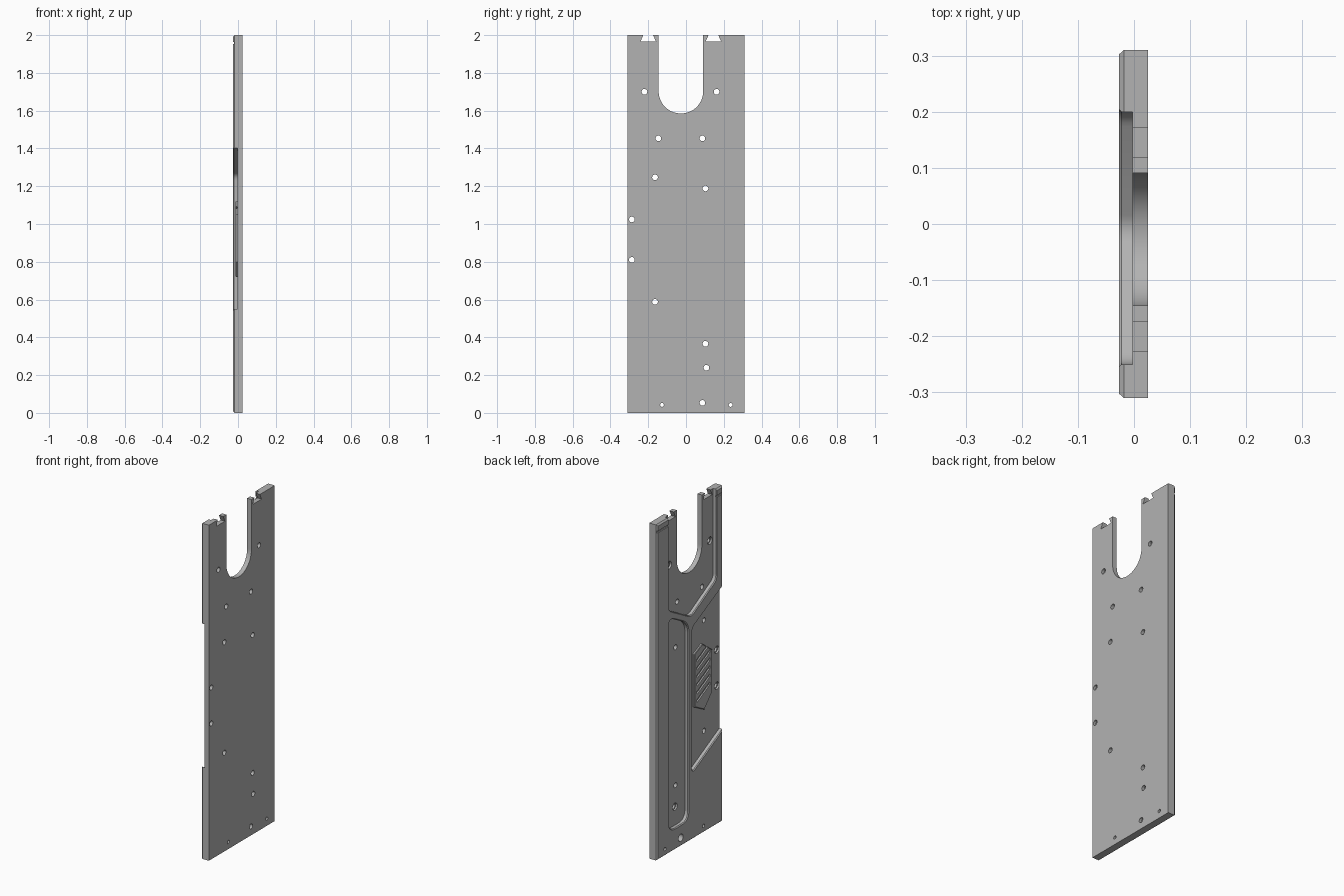
import bpy, bmesh, math
from mathutils import Vector

if "Cube" in bpy.data.objects:
    bpy.data.objects.remove(bpy.data.objects["Cube"], do_unlink=True)

grey = bpy.data.materials.new("plain grey")
grey.use_nodes = True
tone = (0.45, 0.45, 0.45, 1)
grey.diffuse_color = tone
grey.node_tree.nodes["Principled BSDF"].inputs["Base Color"].default_value = tone

FACE, FLOOR, BACK = -0.027, -0.003, 0.025


def rounded(points, radius, steps=6):
    """Round every corner of a closed (y, z) outline."""
    pts = [Vector(p) for p in points]
    out = []
    for i, p in enumerate(pts):
        a, b = pts[i - 1] - p, pts[(i + 1) % len(pts)] - p
        r = min(radius, a.length * 0.45, b.length * 0.45)
        a, b = p + a.normalized() * r, p + b.normalized() * r
        for s in range(steps + 1):
            t = s / steps
            out.append(a * (1 - t) ** 2 + p * 2 * t * (1 - t) + b * t * t)
    return out


def grow(points, d):
    """Offset a closed outline outwards by d."""
    n = len(points)
    area = sum(points[i - 1].cross(points[i]) for i in range(n))
    sign = 1 if area > 0 else -1
    out = []
    for i, p in enumerate(points):
        e1 = (p - points[i - 1]).normalized()
        e2 = (points[(i + 1) % n] - p).normalized()
        n1, n2 = Vector((e1.y, -e1.x)), Vector((e2.y, -e2.x))
        out.append(p + (n1 + n2) * (sign * d / (1 + n1.dot(n2))))
    return out


def loft(name, layers):
    """Solid through matching outlines, each given as (x, outline)."""
    bm = bmesh.new()
    rings = [[bm.verts.new((x, p[0], p[1])) for p in o] for x, o in layers]
    n = len(rings[0])
    for r1, r2 in zip(rings, rings[1:]):
        for i in range(n):
            bm.faces.new((r1[i - 1], r1[i], r2[i], r2[i - 1]))
    bm.faces.new(rings[0])
    bm.faces.new(rings[-1])
    bmesh.ops.recalc_face_normals(bm, faces=bm.faces)
    mesh = bpy.data.meshes.new(name)
    bm.to_mesh(mesh)
    bm.free()
    mesh.materials.append(grey)
    ob = bpy.data.objects.new(name, mesh)
    bpy.context.collection.objects.link(ob)
    return ob


def prism(name, outline, x1, x2):
    return loft(name, [(x1, outline), (x2, outline)])


def circle(y, z, r, n=24):
    return [(y + r * math.cos(math.tau * i / n), z + r * math.sin(math.tau * i / n))
            for i in range(n)]


def box(y1, y2, z1, z2):
    return [Vector(p) for p in ((y1, z1), (y2, z1), (y2, z2), (y1, z2))]


def carve(target, cutter):
    mod = target.modifiers.new("cut", 'BOOLEAN')
    mod.operation, mod.solver, mod.object = 'DIFFERENCE', 'EXACT', cutter
    bpy.context.view_layer.objects.active = target
    bpy.ops.object.modifier_apply(modifier=mod.name)
    bpy.data.objects.remove(cutter, do_unlink=True)


def pocket(target, outline):
    """Recess in the detailed face with a chamfered lip."""
    lip = grow(outline, 0.005)
    carve(target, loft("pocket_cutter", [(FLOOR, outline), (FACE + 0.005, outline),
                                         (FACE, lip), (-0.05, lip)]))


# Plate with chamfered edges on the detailed side
outer = box(-0.31, 0.31, 0, 2)
plate = loft("plate", [(BACK, outer), (FACE + 0.009, outer), (FACE, grow(outer, -0.008))])

# Recesses: upper pocket, long rounded slot, side bay
pocket(plate, rounded([(0.2, 2.2), (0.2, 1.45), (-0.01, 1.335),
                       (-0.25, 1.465), (-0.25, 2.2)], 0.03))
pocket(plate, rounded([(0.2, 0.13), (0.2, 1.405), (0.015, 1.305), (0.015, 0.13)], 0.06))
pocket(plate, rounded([(-0.4, 1.447), (-0.02, 1.26), (-0.02, 0.40), (-0.4, 0.595)], 0.03))

# Open U-shaped cutout at the top
arc = [(-0.027 + 0.118 * math.cos(a), 1.703 + 0.118 * math.sin(a))
       for a in (math.pi * (1 + i / 32) for i in range(33))]
carve(plate, prism("u_cutter", arc + [(0.091, 2.1), (-0.145, 2.1)], -0.1, 0.1))

# Dovetail notches and shallow top groove
carve(plate, prism("groove_cutter", box(-0.4, 0.4, 1.952, 1.963), -0.05, FACE + 0.006))
for c in (-0.2, 0.145):
    tail = [(c - 0.041, 1.966), (c + 0.041, 1.966), (c + 0.026, 2), (c + 0.026, 2.05),
            (c - 0.026, 2.05), (c - 0.026, 2)]
    carve(plate, prism("dovetail_cutter", tail, -0.1, 0.1))

# Screw holes, the larger ones counterbored
bored = [(-0.22, 1.70), (0.162, 1.70), (-0.287, 1.024), (-0.287, 0.81),
         (0.108, 0.239), (0.087, 0.053)]
plain = [(-0.146, 1.453), (0.087, 1.453), (-0.164, 1.247), (0.103, 1.188),
         (-0.164, 0.588), (0.103, 0.366)]
for y, z in bored + plain:
    carve(plate, prism("hole_cutter", circle(y, z, 0.015), -0.1, 0.1))
for y, z in bored:
    carve(plate, prism("bore_cutter", circle(y, z, 0.022), -0.1, 0.008))
for y in (-0.127, 0.236):
    carve(plate, prism("pin_cutter", circle(y, 0.042, 0.01), -0.1, 0.1))

# Raised grip pad with slanted grooves
hexagon = [Vector(p) for p in ((-0.06, 1.085), (-0.135, 1.12), (-0.23, 1.05),
                               (-0.23, 0.80), (-0.155, 0.72), (-0.06, 0.77))]
pad = loft("grip_pad", [(FLOOR + 0.002, hexagon), (-0.011, hexagon),
                        (-0.014, grow(hexagon, -0.004))])
for i in range(6):
    z = 0.79 + i * 0.048
    bar = [(-0.085, z), (-0.205, z + 0.06), (-0.205, z + 0.078), (-0.085, z + 0.018)]
    carve(pad, prism("rib_cutter", bar, -0.05, -0.006))

# Smooth curved walls, keep the edges sharp
for ob in (plate, pad):
    bpy.ops.object.select_all(action='DESELECT')
    ob.select_set(True)
    bpy.context.view_layer.objects.active = ob
    bpy.ops.object.shade_smooth_by_angle(angle=math.radians(25))
